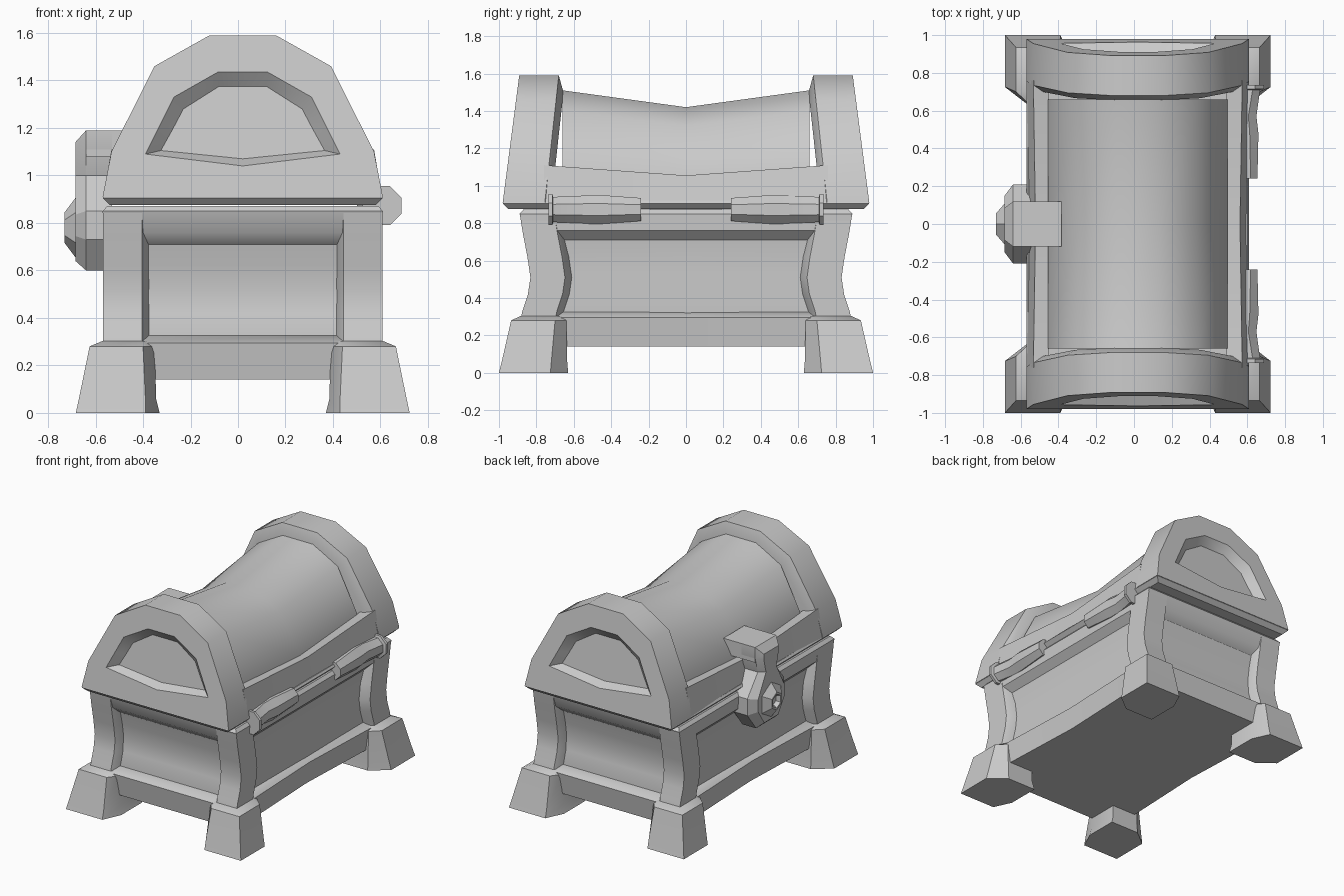
import bpy, bmesh, math
from mathutils import Vector

if "Cube" in bpy.data.objects:
    bpy.data.objects.remove(bpy.data.objects["Cube"])

CX = 0.02  # chest centre line, slightly off because of the latch


def loft(name, rings, closed_ends=True, angle=35):
    """Skin a list of equal-length point rings and cap both ends."""
    bm = bmesh.new()
    vs = [[bm.verts.new(p) for p in r] for r in rings]
    n = len(rings[0])
    for a, b in zip(vs, vs[1:]):
        for i in range(n):
            j = (i + 1) % n
            bm.faces.new((a[i], a[j], b[j], b[i]))
    if closed_ends:
        bm.faces.new(vs[0])
        bm.faces.new(vs[-1])
    bmesh.ops.recalc_face_normals(bm, faces=bm.faces)
    me = bpy.data.meshes.new(name)
    bm.to_mesh(me)
    bm.free()
    ob = bpy.data.objects.new(name, me)
    bpy.context.collection.objects.link(ob)
    bpy.ops.object.select_all(action='DESELECT')
    ob.select_set(True)
    bpy.context.view_layer.objects.active = ob
    bpy.ops.object.shade_smooth_by_angle(angle=math.radians(angle))
    return ob


def rect(xh, yh, z, pinch=0.0):
    """Rectangle ring whose long sides are pinched in at the middle."""
    return [(CX + xh, -yh, z), (CX + xh - pinch, 0, z), (CX + xh, yh, z),
            (CX - xh, yh, z), (CX - xh + pinch, 0, z), (CX - xh, -yh, z)]


def arch(half, mid=None):
    """Mirror a half arch (x, z) and optionally add a bottom mid point."""
    pts = [(-x, z) for x, z in half] + [(x, z) for x, z in reversed(half)]
    return pts + ([(0, mid)] if mid else [])


# body with recessed side panels and top rim
loft("body", [rect(x, y, z) for x, y, z in (
    (.52, .80, .20), (.525, .82, .31), (.525, .785, .42), (.525, .775, .52),
    (.525, .79, .62), (.535, .81, .71), (.585, .865, .76), (.59, .89, .85),
    (.57, .87, .872))])

# base skirt
loft("base_skirt", [rect(.57, .865, .14, .035), rect(.59, .89, .295, .035),
                    rect(.53, .82, .325, .01)])

# corner posts and feet
for sx in (-1, 1):
    for sy in (-1, 1):
        rings = []
        for yo, z in ((.885, .28), (.875, .33), (.845, .42), (.832, .51),
                      (.848, .62), (.873, .75), (.889, .85)):
            sec = [(.588, yo), (.425, yo), (.39, yo - .07), (.39, yo - .23),
                   (.51, yo - .23), (.588, yo - .185)]
            rings.append([(CX + sx * x, sy * y, z) for x, y in sec])
        loft("corner_post", rings)

        foot = [
            ([(.703, 1), (.41, 1), (.35, .87), (.35, .63), (.58, .63), (.703, .725)], 0),
            ([(.69, .985), (.41, .985), (.365, .87), (.365, .635), (.58, .635), (.69, .72)], .06),
            ([(.645, .935), (.42, .935), (.37, .87), (.37, .64), (.58, .64), (.645, .70)], .28),
            ([(.59, .885), (.42, .885), (.39, .86), (.39, .66), (.57, .66), (.59, .70)], .303)]
        loft("foot", [[(CX + sx * x, sy * y, z) for x, y in p] for p, z in foot])

# lid: arched end bands with a recessed window
outer = arch([(.59, .91), (.553, 1.10), (.372, 1.46), (.14, 1.59)], .91)
window = arch([(.41, 1.09), (.35, 1.21), (.29, 1.33), (.105, 1.435)], 1.04)
window_in = arch([(.345, 1.105), (.295, 1.195), (.25, 1.28), (.10, 1.375)], 1.07)
y_out = lambda z: .98 - (z - .91) * .13
y_in = lambda z: .755 - (z - .91) * .11
inner_lip = arch([(.56, .91), (.50, 1.10), (.33, 1.40), (.12, 1.50)], .91)
for sy in (-1, 1):
    ring = lambda p, f: [(CX + x, sy * f(z), z) for x, z in p]
    loft("lid_end_band", [
        ring(window_in, lambda z: y_out(z) - .055), ring(window, y_out),
        ring(outer, y_out), ring(outer, y_in),
        ring(inner_lip, lambda z: y_in(z) - .035)])

# lid: sagging top panel
end = arch([(.475, .92), (.475, 1.10), (.32, 1.40), (.12, 1.51)])
mid = arch([(.475, .92), (.475, 1.06), (.31, 1.32), (.115, 1.42)])
loft("lid_top_panel", [[(CX + x, y, z) for x, z in p]
                       for p, y in ((end, -.66), (mid, 0), (end, .66))])

# lid: side rails and underside rim
for sx in (-1, 1):
    rings = []
    for y, x, top in ((-.76, 0, 1.11), (0, .012, 1.055), (.76, 0, 1.11)):
        sec = [(.588 - x, .905), (.553 - x, top), (.47, top - .01), (.47, .905)]
        rings.append([(CX + sx * a, y, z) for a, z in sec])
    loft("lid_side_rail", rings)
loft("lid_rim", [rect(.56, .95, .875), rect(.59, .98, .905), rect(.58, .97, .92)])

# hinges on the back side
for sy in (-1, 1):
    rings = []
    for y, cx, r in ((.735, .607, .085), (.715, .607, .085), (.71, .60, .07),
                     (.57, .575, .076), (.48, .58, .082), (.24, .592, .064)):
        rings.append([(cx + r * 1.04 * math.cos(math.radians(22.5 + 45 * i)),
                       sy * y,
                       .873 + r * 1.04 * math.sin(math.radians(22.5 + 45 * i)))
                      for i in range(8)])
    loft("hinge", rings, angle=30)

# latch: waisted plate, arm into the lid, keyhole boss
half = [(.12, 1.19), (.12, 1.11), (.09, 1.0), (.21, .85), (.21, .73), (.11, .60)]
plate = arch(half)
bevel = arch([(.085, 1.14), (.085, 1.10), (.06, 1.0), (.15, .835), (.15, .745), (.08, .64)])
loft("latch_plate", [[(x, a, z) for a, z in p] for p, x in
                     ((plate, -.53), (plate, -.64), (bevel, -.685))], angle=20)
arm = [(-.12, 1.08), (-.12, 1.19), (.12, 1.19), (.12, 1.08)]
loft("latch_arm", [[(x, a, z) for a, z in arm] for x in (-.64, -.385)], angle=20)
rings = []
for x, r in ((-.66, .125), (-.685, .125), (-.73, .065), (-.73, .05), (-.70, .035)):
    rings.append([(x, r * math.sin(math.pi / 3 * i), .78 + r * math.cos(math.pi / 3 * i))
                  for i in range(6)])
loft("keyhole_boss", rings, angle=20)
